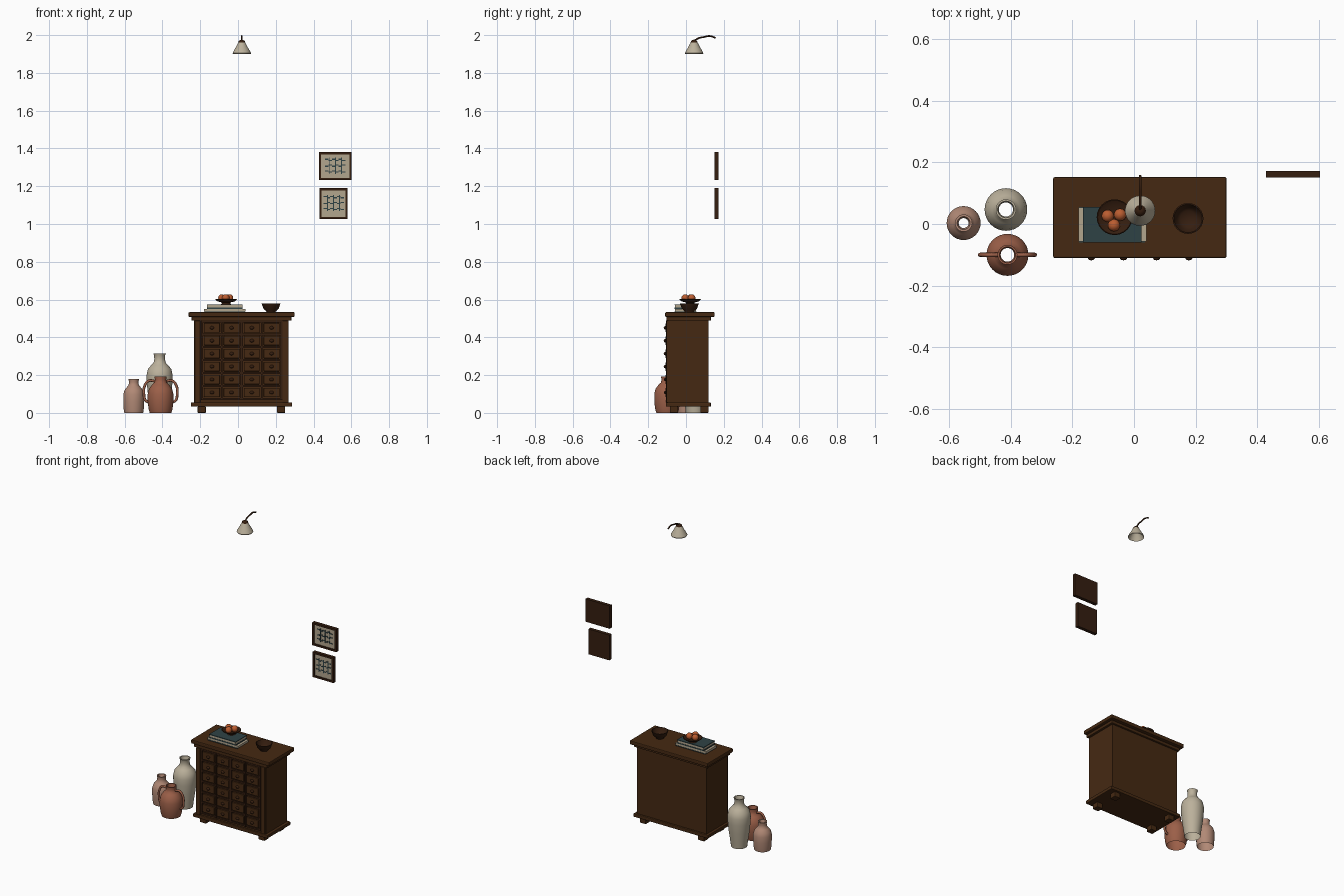
import bpy, bmesh, math
from mathutils import Vector


def mat(name, r, g, b):
    m = bpy.data.materials.new(name)
    m.diffuse_color = (r, g, b, 1)
    return m


WOOD = mat("brown wood", 0.060, 0.022, 0.006)
DARK = mat("dark wood", 0.036, 0.013, 0.005)
CREAM = mat("cream glaze", 0.50, 0.44, 0.33)
PINK = mat("dusty pink clay", 0.44, 0.25, 0.18)
TERRA = mat("terracotta", 0.33, 0.115, 0.065)
TEAL = mat("dark teal", 0.028, 0.055, 0.060)
PAPER = mat("paper", 0.45, 0.38, 0.27)
ORANGE = mat("orange fruit", 0.50, 0.11, 0.03)


def finish(name, bm, material, smooth=False):
    bmesh.ops.recalc_face_normals(bm, faces=bm.faces)
    me = bpy.data.meshes.new(name)
    bm.to_mesh(me)
    bm.free()
    ob = bpy.data.objects.new(name, me)
    bpy.context.collection.objects.link(ob)
    me.materials.append(material)
    if smooth:
        bpy.context.view_layer.objects.active = ob
        ob.select_set(True)
        bpy.ops.object.shade_smooth_by_angle(angle=math.radians(40))
        ob.select_set(False)
    return ob


def boxes(name, items, material, bevel=0.0):
    """One object from boxes given as (x0, x1, y0, y1, z0, z1)."""
    bm = bmesh.new()
    for x0, x1, y0, y1, z0, z1 in items:
        vs = bmesh.ops.create_cube(bm, size=1)["verts"]
        for v in vs:
            v.co = Vector(((x0 + x1) / 2 + v.co.x * (x1 - x0),
                           (y0 + y1) / 2 + v.co.y * (y1 - y0),
                           (z0 + z1) / 2 + v.co.z * (z1 - z0)))
    if bevel:
        bmesh.ops.bevel(bm, geom=bm.edges[:], offset=bevel, segments=2,
                        affect='EDGES', profile=0.5)
    return finish(name, bm, material)


def lathe(name, profile, at, material, segs=24):
    bm = bmesh.new()
    vs = [bm.verts.new((r + at[0], at[1], z + at[2])) for r, z in profile]
    es = [bm.edges.new(p) for p in zip(vs, vs[1:])]
    bmesh.ops.spin(bm, geom=vs + es, cent=at, axis=(0, 0, 1),
                   angle=2 * math.pi, steps=segs, use_merge=True)
    bmesh.ops.remove_doubles(bm, verts=bm.verts, dist=1e-5)
    return finish(name, bm, material, True)


def tube(name, pts, radius, material):
    cu = bpy.data.curves.new(name, 'CURVE')
    cu.dimensions = '3D'
    cu.bevel_depth, cu.bevel_resolution, cu.use_fill_caps = radius, 2, True
    cu.resolution_u = 6
    sp = cu.splines.new('BEZIER')
    sp.bezier_points.add(len(pts) - 1)
    for bp, p in zip(sp.bezier_points, pts):
        bp.co = p
        bp.handle_left_type = bp.handle_right_type = 'AUTO'
    ob = bpy.data.objects.new(name, cu)
    bpy.context.collection.objects.link(ob)
    cu.materials.append(material)
    bpy.context.view_layer.objects.active = ob
    ob.select_set(True)
    bpy.ops.object.convert(target='MESH')
    bpy.ops.object.select_all(action='DESELECT')


# Cabinet carcass, top, mouldings and feet
boxes("cabinet_body", [(-0.233, 0.268, -0.095, 0.12, 0.05, 0.5)], WOOD)
boxes("cabinet_top", [(-0.262, 0.30, -0.11, 0.152, 0.508, 0.533)], WOOD, 0.005)
boxes("top_moulding", [(-0.246, 0.283, -0.104, 0.132, 0.488, 0.508)], WOOD, 0.004)
boxes("base_plinth", [(-0.25, 0.286, -0.106, 0.132, 0.033, 0.055)], WOOD, 0.004)
boxes("feet", [(x, x + 0.044, y, y + 0.044, 0, 0.034)
               for x in (-0.214, 0.206) for y in (-0.086, 0.076)], WOOD, 0.004)
boxes("corner_pilasters", [(x, x + 0.03, -0.104, -0.09, 0.055, 0.488)
                           for x in (-0.229, 0.235)], WOOD, 0.003)

# Drawer grid: rails, stiles, fronts and knobs
cols = (-0.138, -0.034, 0.073, 0.178)
rows = [0.108 + 0.0685 * i for i in range(6)]
boxes("drawer_rails", [(-0.192, 0.232, -0.105, -0.09, z - 0.0395, z - 0.029)
                       for z in rows + [rows[-1] + 0.0685]], DARK)
boxes("drawer_stiles", [(x - w, x + w, -0.107, -0.09, 0.068, 0.49) for x, w in
                        ((-0.19, 0.005), (-0.086, 0.004), (0.0195, 0.008),
                         (0.1255, 0.004), (0.23, 0.005))], DARK)
boxes("drawer_fronts", [(x - 0.042, x + 0.042, -0.108, -0.09, z - 0.025, z + 0.025)
                        for x in cols for z in rows], WOOD, 0.004)
bm = bmesh.new()
for x in cols:
    for z in rows:
        for v in bmesh.ops.create_uvsphere(bm, u_segments=10, v_segments=6,
                                           radius=1)["verts"]:
            v.co = Vector((x + v.co.x * 0.012, -0.109 + v.co.y * 0.009,
                           z + v.co.z * 0.009))
finish("drawer_knobs", bm, DARK, True)

# Floor vases, open at mouth and foot
lathe("tall_vase", [(0.048, 0), (0.053, 0.04), (0.062, 0.1), (0.068, 0.16),
                    (0.069, 0.2), (0.062, 0.232), (0.045, 0.252), (0.032, 0.266),
                    (0.028, 0.285), (0.029, 0.303), (0.033, 0.314), (0.027, 0.314),
                    (0.023, 0.295)], (-0.415, 0.047, 0), CREAM, 32)
lathe("small_vase", [(0.05, 0), (0.053, 0.02), (0.055, 0.06), (0.055, 0.098),
                     (0.049, 0.12), (0.036, 0.137), (0.027, 0.147), (0.025, 0.163),
                     (0.028, 0.18), (0.021, 0.18), (0.016, 0.16)],
      (-0.552, 0.003, 0), PINK, 32)
lathe("jug_body", [(0.057, 0), (0.063, 0.02), (0.068, 0.06), (0.068, 0.1),
                   (0.061, 0.128), (0.045, 0.149), (0.033, 0.16), (0.03, 0.175),
                   (0.032, 0.192), (0.026, 0.192), (0.022, 0.17)],
      (-0.41, -0.1, 0), TERRA, 32)
for side, s in (("left", -1), ("right", 1)):
    tube("jug_handle_" + side, [(-0.41 + s * dx, -0.1, z) for dx, z in
         ((0.03, 0.168), (0.062, 0.17), (0.085, 0.14), (0.088, 0.1),
          (0.08, 0.066), (0.062, 0.056))], 0.007, TERRA)

# Two stacked books
boxes("book_pages", [(-0.18, 0.04, -0.057, 0.053, 0.537, 0.550),
                     (-0.163, 0.023, -0.058, 0.053, 0.557, 0.570)], PAPER)
boxes("book_covers", [(-0.178, 0.036, -0.060, 0.055, 0.533, 0.537),
                      (-0.165, 0.025, -0.060, 0.055, 0.550, 0.557),
                      (-0.165, 0.025, -0.060, 0.055, 0.570, 0.575)], TEAL)

# Footed fruit dish with fruit, and the plain bowl
lathe("fruit_dish", [(0, 0), (0.026, 0), (0.022, 0.006), (0.024, 0.01),
                     (0.045, 0.015), (0.058, 0.025), (0.055, 0.027),
                     (0.04, 0.018), (0, 0.013)], (-0.063, 0.022, 0.575), DARK)
bm = bmesh.new()
for x, y in ((-0.085, 0.026), (-0.045, 0.03), (-0.065, -0.004)):
    for v in bmesh.ops.create_uvsphere(bm, u_segments=16, v_segments=10,
                                       radius=0.02)["verts"]:
        v.co += Vector((x, y, 0.608))
finish("fruit", bm, ORANGE, True)
lathe("bowl", [(0, 0), (0.024, 0), (0.026, 0.006), (0.04, 0.018), (0.05, 0.046),
               (0.046, 0.047), (0.036, 0.02), (0.025, 0.01), (0, 0.008)],
      (0.175, 0.018, 0.533), DARK)

# Framed wall panels with abstract woven marks
for name, x0, x1, z0, z1 in (("upper", 0.428, 0.602, 1.232, 1.38),
                             ("lower", 0.431, 0.581, 1.026, 1.19)):
    w, cx, cz = 0.012, (x0 + x1) / 2, (z0 + z1) / 2
    boxes(name + "_frame", [(x0, x1, 0.15, 0.172, z0, z0 + w),
                            (x0, x1, 0.15, 0.172, z1 - w, z1),
                            (x0, x0 + w, 0.15, 0.172, z0 + w, z1 - w),
                            (x1 - w, x1, 0.15, 0.172, z0 + w, z1 - w),
                            (x0 + w, x1 - w, 0.163, 0.172, z0 + w, z1 - w)], DARK)
    boxes(name + "_picture", [(x0 + w, x1 - w, 0.157, 0.163, z0 + w, z1 - w)], PAPER)
    marks = []
    for r in range(3):
        z = cz + 0.034 - r * 0.031
        for i in range(6):
            x, dz = cx - 0.054 + i * 0.018, 0.003 * (-1) ** (i + r)
            marks.append((x, x + 0.018, 0.155, 0.157, z + dz - 0.003, z + dz + 0.003))
    for i in range(3):
        x = cx - 0.032 + i * 0.032
        marks.append((x - 0.0025, x + 0.0025, 0.155, 0.157, cz - 0.04, cz + 0.046))
    boxes(name + "_marks", marks, TEAL)

# Lamp: open fluted shade, cap and bent arm
shade = lathe("lamp_shade", [(0.016, 0.064), (0.021, 0.056), (0.030, 0.038),
                             (0.041, 0.02), (0.049, 0.004), (0.047, 0),
                             (0.038, 0.02), (0.027, 0.038), (0.016, 0.056)],
              (0.02, 0.043, 1.9), CREAM, 32)
lathe("lamp_cap", [(0, 0), (0.019, 0), (0.017, 0.009), (0.009, 0.016), (0, 0.018)],
      (0.02, 0.043, 1.958), DARK, 16)
tube("lamp_arm", [(0.02, 0.043, 1.968), (0.02, 0.065, 1.983), (0.02, 0.095, 1.99),
                  (0.02, 0.125, 1.995), (0.02, 0.157, 1.985)], 0.0045, DARK)
